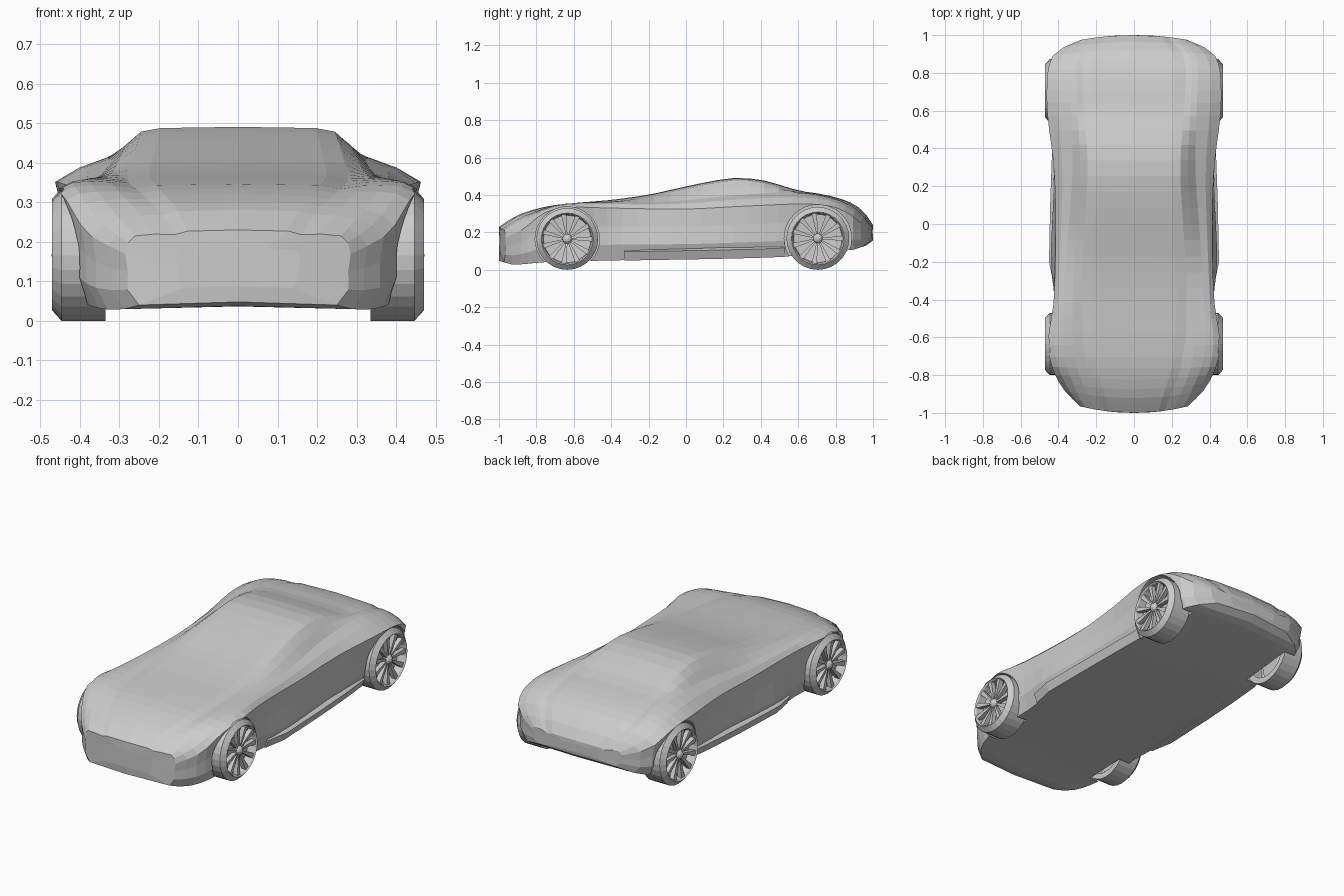
import bpy, bmesh
from math import sin, cos, pi
from mathutils import Matrix, Vector

if "Cube" in bpy.data.objects:
    bpy.data.objects.remove(bpy.data.objects["Cube"])

WHEELS = {"front": (-0.635, 0.165, 0.172), "rear": (0.705, 0.168, 0.180)}  # y, radius, arch radius


def make_object(name, bm):
    bmesh.ops.recalc_face_normals(bm, faces=bm.faces)
    mesh = bpy.data.meshes.new(name)
    bm.to_mesh(mesh)
    bm.free()
    ob = bpy.data.objects.new(name, mesh)
    bpy.context.collection.objects.link(ob)
    return ob


def curve(*pts):
    """Smooth function through (y, value) points."""
    def slope(i):
        a, b = pts[max(i - 1, 0)], pts[min(i + 1, len(pts) - 1)]
        return (b[1] - a[1]) / (b[0] - a[0])

    def f(y):
        i = 0
        while i < len(pts) - 2 and y > pts[i + 1][0]:
            i += 1
        (y0, v0), (y1, v1) = pts[i], pts[i + 1]
        h = y1 - y0
        t = (y - y0) / h
        return ((2*t**3 - 3*t*t + 1) * v0 + (t**3 - 2*t*t + t) * h * slope(i)
                + (3*t*t - 2*t**3) * v1 + (t**3 - t*t) * h * slope(i + 1))
    return f


# Lines that run the length of the body
floor_z = curve((-1, .04), (-.95, .028), (-.78, .04), (-.4, .05), (.5, .07), (.85, .10), (.95, .115), (1, .15))
sill_x = curve((-1, .28), (-.92, .36), (-.8, .405), (-.6, .42), (-.4, .42), (-.2, .44), (.2, .425),
               (.6, .43), (.85, .43), (.95, .39), (1, .27))
wide_x = curve((-1, .285), (-.92, .37), (-.8, .425), (-.63, .455), (-.4, .425), (0, .415), (.3, .425),
               (.6, .46), (.8, .458), (.9, .44), (.95, .40), (1, .28))
wide_z = curve((-1, .17), (-.9, .225), (-.78, .30), (-.63, .333), (-.4, .33), (0, .325), (.3, .34),
               (.65, .352), (.8, .335), (.9, .30), (1, .22))
belt_x = curve((-1, .26), (-.9, .31), (-.7, .37), (-.4, .37), (0, .345), (.3, .325), (.7, .335), (.9, .33), (1, .25))
belt_z = curve((-1, .215), (-.9, .27), (-.75, .332), (-.6, .357), (-.2, .362), (0, .372), (.3, .402),
               (.6, .412), (.8, .378), (.92, .325), (1, .24))
roof_x = curve((-1, .16), (-.75, .25), (-.4, .28), (0, .26), (.3, .245), (.7, .27), (.9, .26), (1, .18))
top_z = curve((-1, .23), (-.9, .292), (-.75, .338), (-.6, .357), (-.4, .374), (-.2, .402), (0, .446), (.2, .485),
              (.3, .491), (.42, .477), (.6, .425), (.75, .4), (.88, .36), (.95, .31), (1, .24))
bow = curve((-1, .035), (-.9, .04), (-.7, 0), (0, 0), (.75, 0), (.9, -.03), (1, -.025))


def section(y, k=1.0):
    """Closed ring of body points at y; k shrinks it toward its middle."""
    zb, xs, xw, zw, zt, xr = (f(y) for f in (floor_z, sill_x, wide_x, wide_z, top_z, roof_x))
    zs = zb + .3 * (zw - zb)
    xb, zbelt = belt_x(y), belt_z(y)
    half = [(0, zb + .008), (xs - .03, zb), (xs, zs), ((xs + xw) / 2 - .004, (zs + zw) / 2), (xw, zw),
            ((xb + xw) / 2 + .005, (zbelt + zw) / 2 + .006), (xb, zbelt),
            ((xb + xr) / 2, (zbelt + zt) / 2 - .003), (xr, zt - .012), (xr * .8, zt - .003), (0, zt)]
    ring = half + [(-x, z) for x, z in half[-2:0:-1]]
    zm = (zb + zt) / 2
    return [Vector((x * k, y + bow(y) * (x * k / xw) ** 2, zm + (z - zm) * k)) for x, z in ring]


# Body shell
bm = bmesh.new()
N = 30
ys = [.5 * (2 * i / N - 1) - .5 * cos(pi * i / N) for i in range(N + 1)]
rings = [section(-1, .55)] + [section(y) for y in ys] + [section(1, .55)]
rings = [[bm.verts.new(p) for p in r] for r in rings]
for a, b in zip(rings, rings[1:]):
    for i in range(len(a)):
        j = (i + 1) % len(a)
        bm.faces.new((a[i], a[j], b[j], b[i]))
bm.faces.new(rings[0])
bm.faces.new(rings[-1])
body = make_object("body", bm)

# Wheel arches
for end, (y, r, arch) in WHEELS.items():
    for side in (-1, 1):
        bm = bmesh.new()
        bmesh.ops.create_cone(bm, cap_ends=True, segments=32, radius1=arch, radius2=arch, depth=.4,
                              matrix=Matrix.Translation((side * .525, y, r)) @ Matrix.Rotation(pi / 2, 4, 'Y'))
        cutter = make_object(f"{end}_arch_cutter", bm)
        cutter.hide_render = True
        cutter.hide_set(True)
        mod = body.modifiers.new("arch", 'BOOLEAN')
        mod.operation, mod.solver, mod.object = 'DIFFERENCE', 'EXACT', cutter

# Wheels: revolved tyre and rim, spokes and hub cap
PROFILE = [(.335, .80), (.335, 1), (.446, 1), (.47, .84), (.462, .80), (.42, .77), (.41, 0)]  # x, r / radius
SEG = 28


def wheel(name, y, r, side):
    bm = bmesh.new()
    def at(x, rad, a):
        return bm.verts.new((side * x, y + rad * cos(a), r + rad * sin(a)))
    loops = [[at(x, k * r, 2 * pi * i / SEG) for i in range(SEG)] for x, k in PROFILE[:-1]]
    for a, b in zip(loops, loops[1:]):
        for i in range(SEG):
            j = (i + 1) % SEG
            bm.faces.new((a[i], a[j], b[j], b[i]))
    centre = at(PROFILE[-1][0], 0, 0)
    for i in range(SEG):
        bm.faces.new((loops[-1][i], loops[-1][(i + 1) % SEG], centre))
    make_object(name, bm)

    bm = bmesh.new()
    for s in range(11):
        a = 2 * pi * s / 11
        ends = [[at(x - d, rad, a + sgn * w) for sgn, d in ((-1, .025), (-1, 0), (1, 0), (1, .025))]
                for x, rad, w in ((.452, .02, .2), (.463, .81 * r, .10))]
        for i in range(4):
            j = (i + 1) % 4
            bm.faces.new((ends[0][i], ends[0][j], ends[1][j], ends[1][i]))
        for e in ends:
            bm.faces.new(e)
    bmesh.ops.create_uvsphere(bm, u_segments=14, v_segments=8, radius=.027,
                              matrix=Matrix.Translation((side * .445, y, r)))
    make_object(name + "_spokes", bm)


for end, (y, r, arch) in WHEELS.items():
    for side, label in ((-1, "left"), (1, "right")):
        wheel(f"{end}_{label}_wheel", y, r, side)

# Side skirts: low wedge under each door
for side, label in ((-1, "left"), (1, "right")):
    bm = bmesh.new()
    cuts = []
    for y, out in ((-.33, .424), (-.2, .45), (.1, .444), (.35, .435), (.53, .425)):
        zb = floor_z(y)
        cuts.append([bm.verts.new((side * x, y, z)) for x, z in
                     ((.38, zb), (out - .02, zb - .002), (out, zb + .045), (.38, zb + .075))])
    for a, b in zip(cuts, cuts[1:]):
        for i in range(4):
            bm.faces.new((a[i], a[(i + 1) % 4], b[(i + 1) % 4], b[i]))
    bm.faces.new(cuts[0])
    bm.faces.new(cuts[-1])
    make_object(f"{label}_side_skirt", bm)
